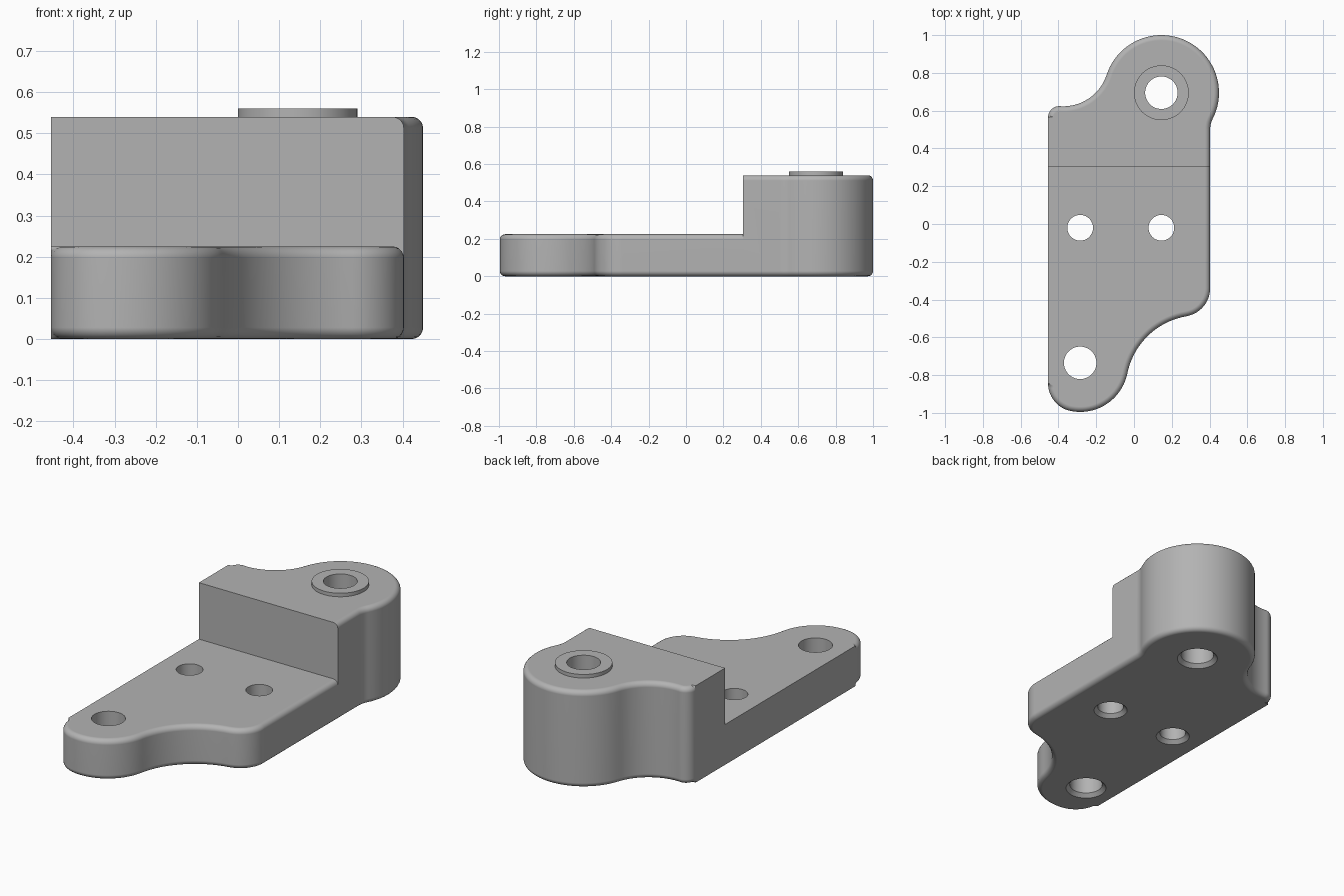
import bpy
import bmesh
from math import sin, cos, radians, pi

if "Cube" in bpy.data.objects:
    bpy.data.objects.remove(bpy.data.objects["Cube"], do_unlink=True)

LEFT, RIGHT, STEP = -0.455, 0.403, 0.305
PLATE_TOP, BLOCK_TOP, BOSS_TOP = 0.225, 0.54, 0.56
ROUND = 0.028

grey = bpy.data.materials.new("plain grey")
grey.use_nodes = True
colour = (0.45, 0.45, 0.45, 1)
grey.diffuse_color = colour
grey.node_tree.nodes["Principled BSDF"].inputs["Base Color"].default_value = colour


def loft(name, rings):
    """Closed solid through rings of equal length, capped at both ends."""
    bm = bmesh.new()
    loops = [[bm.verts.new(p) for p in ring] for ring in rings]
    n = len(loops[0])
    for low, high in zip(loops, loops[1:]):
        for i in range(n):
            j = (i + 1) % n
            bm.faces.new((low[i], low[j], high[j], high[i]))
    bm.faces.new(loops[0][::-1])
    bm.faces.new(loops[-1])
    bmesh.ops.recalc_face_normals(bm, faces=bm.faces)
    mesh = bpy.data.meshes.new(name)
    bm.to_mesh(mesh)
    bm.free()
    mesh.materials.append(grey)
    obj = bpy.data.objects.new(name, mesh)
    bpy.context.collection.objects.link(obj)
    return obj


def turned(name, x, y, profile, sides=64):
    """Solid of revolution about a vertical axis from (radius, z) pairs."""
    return loft(name, [[(x + r * cos(2 * pi * i / sides),
                         y + r * sin(2 * pi * i / sides), z)
                        for i in range(sides)] for r, z in profile])


def arc(cx, cy, r, start, end, steps):
    """Outline points with outward normals; a falling angle is a hollow arc."""
    side = 1 if end > start else -1
    pts = []
    for i in range(steps + 1):
        a = radians(start + (end - start) * i / steps)
        pts.append((cx + r * cos(a), cy + r * sin(a), side * cos(a), side * sin(a)))
    return pts


def chain(*arcs):
    """Join tangent arcs, dropping the repeated joints."""
    pts = list(arcs[0])
    for a in arcs[1:]:
        pts += a[1:]
    return pts


def rounded_solid(name, outline, height, segments=5):
    """Extrude an outline with rounded rims; the left wall keeps crisp rims."""
    levels = []
    for i in range(segments + 1):
        t = pi / 2 * i / segments
        levels.append((ROUND * (1 - sin(t)), ROUND * (1 - cos(t))))
    levels += [(inset, height - z) for inset, z in reversed(levels)]
    rings = []
    for inset, z in levels:
        ring = []
        for x, y, nx, ny in outline:
            d = 0 if x < LEFT + 0.0005 else inset
            ring.append((x - nx * d, y - ny * d, z))
        rings.append(ring)
    return loft(name, rings)


def combine(target, other, operation):
    mod = target.modifiers.new(operation.lower(), "BOOLEAN")
    mod.operation = operation
    mod.solver = "EXACT"
    mod.object = other
    bpy.context.view_layer.objects.active = target
    bpy.ops.object.modifier_apply(modifier=mod.name)
    bpy.data.objects.remove(other, do_unlink=True)


# Outline halves meeting at the step
step_right = (RIGHT, STEP, 1, 0)
step_left = (LEFT, STEP, -1, 0)
front_outline = chain(
    arc(-0.305, -0.843, 0.15, 180, 259, 14),
    arc(-0.285, -0.74, 0.255, 259, 348.5, 20),
    arc(0.342, -0.868, 0.385, 168.5, 99.6, 20),
    arc(0.253, -0.34, 0.15, -80.4, 0, 14)) + [step_right, step_left]
rear_outline = [step_right] + chain(
    arc(0.523, 0.501, 0.12, 180, 152.8, 8),
    arc(0.145, 0.695, 0.305, -27.2, 161.9, 44),
    arc(-0.375, 0.865, 0.242, -18.1, -93.8, 20),
    arc(-0.395, 0.564, 0.06, 86.2, 180, 12)) + [step_left]

# Body: low plate, tall block and raised boss
body = rounded_solid("bracket_body", rear_outline, BLOCK_TOP)
combine(body, rounded_solid("front_plate", front_outline, PLATE_TOP), "UNION")
boss = turned("boss", 0.145, 0.695, [(0.145, 0.4), (0.145, BOSS_TOP)])
combine(body, boss, "UNION")

# Through holes, chamfered underneath
for x, y, r in ((-0.285, -0.735, 0.086), (-0.285, -0.02, 0.068),
                (0.145, -0.02, 0.068), (0.145, 0.695, 0.086)):
    drill = turned("drill", x, y, [(r + 0.07, -0.05), (r, 0.02), (r, 0.8)])
    combine(body, drill, "DIFFERENCE")

# Smooth curves with crisp edges
bpy.ops.object.select_all(action="DESELECT")
body.select_set(True)
bpy.context.view_layer.objects.active = body
bpy.ops.object.shade_smooth_by_angle(angle=radians(30))
weighted = body.modifiers.new("even_shading", "WEIGHTED_NORMAL")
weighted.keep_sharp = True
